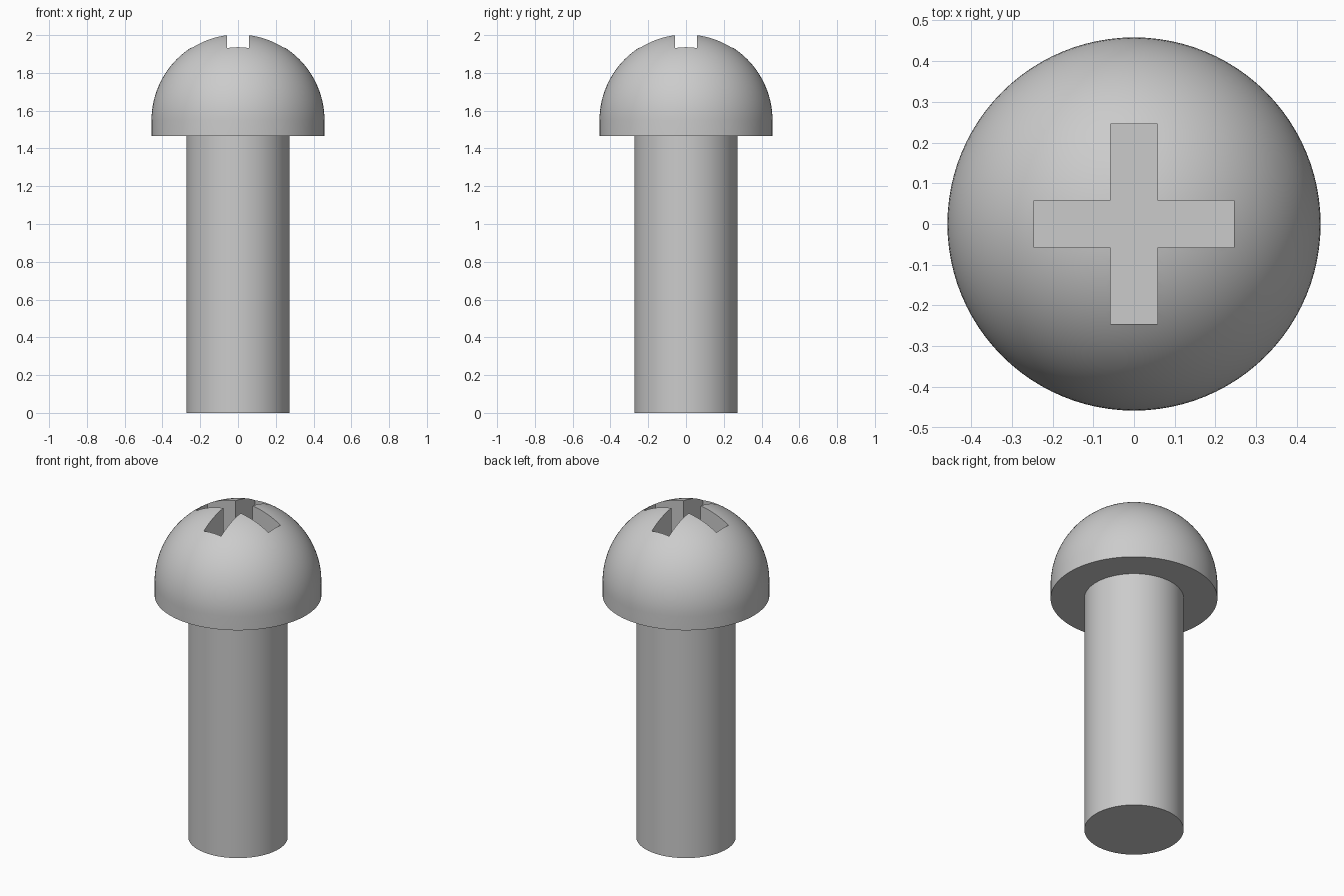
import bpy
import bmesh
from math import cos, sin, pi

if "Cube" in bpy.data.objects:
    bpy.data.objects.remove(bpy.data.objects["Cube"], do_unlink=True)

HEAD_R, SHAFT_R = 0.458, 0.273
HEAD_BASE, DOME_Z = 1.466, 1.549
SLOT_LEN, SLOT_W, SLOT_FLOOR = 0.49, 0.116, 1.72
SIDES, RINGS = 96, 28

steel = bpy.data.materials.new("steel_grey")
steel.use_nodes = True
GREY = (0.6, 0.6, 0.6, 1)
steel.diffuse_color = GREY
steel.node_tree.nodes["Principled BSDF"].inputs["Base Color"].default_value = GREY


def make(name, bm):
    bmesh.ops.recalc_face_normals(bm, faces=bm.faces)
    mesh = bpy.data.meshes.new(name)
    bm.to_mesh(mesh)
    bm.free()
    mesh.materials.append(steel)
    ob = bpy.data.objects.new(name, mesh)
    bpy.context.collection.objects.link(ob)
    return ob


def lathe(name, profile):
    """Spin an (r, z) profile around the z axis."""
    bm = bmesh.new()
    verts = [bm.verts.new((r, 0, z)) for r, z in profile]
    edges = [bm.edges.new(pair) for pair in zip(verts, verts[1:])]
    bmesh.ops.spin(bm, geom=verts + edges, cent=(0, 0, 0), axis=(0, 0, 1),
                   angle=2 * pi, steps=SIDES, use_merge=True)
    bmesh.ops.remove_doubles(bm, verts=bm.verts, dist=1e-5)
    return make(name, bm)


# Plain cylindrical shaft, tucked slightly into the head
shaft = lathe("shaft", [(0, 0), (SHAFT_R, 0), (SHAFT_R, HEAD_BASE + 0.03),
                        (0, HEAD_BASE + 0.03)])

# Domed head with a short straight rim
arc = [i * pi / 2 / RINGS for i in range(RINGS)]
dome = [(HEAD_R * cos(a), DOME_Z + HEAD_R * sin(a)) for a in arc]
head = lathe("head", [(0, HEAD_BASE), (HEAD_R, HEAD_BASE)] + dome
             + [(0, DOME_Z + HEAD_R)])

# Cross-shaped drive recess: a plus outline extruded upwards
a, b = SLOT_LEN / 2, SLOT_W / 2
quarter = [(a, -b), (a, b), (b, b)]
outline = []
for turn in range(4):
    for x, y in quarter:
        for _ in range(turn):
            x, y = -y, x
        outline.append((x, y, SLOT_FLOOR))
bm = bmesh.new()
face = bm.faces.new([bm.verts.new(p) for p in outline])
ext = bmesh.ops.extrude_face_region(bm, geom=[face])
top = [v for v in ext["geom"] if isinstance(v, bmesh.types.BMVert)]
bmesh.ops.translate(bm, verts=top, vec=(0, 0, 0.5))
cutter = make("recess_cutter", bm)
cutter.hide_render = True

cut = head.modifiers.new("cross_recess", "BOOLEAN")
cut.operation = "DIFFERENCE"
cut.solver = "EXACT"
cut.object = cutter
bpy.ops.object.select_all(action="DESELECT")
bpy.context.view_layer.objects.active = head
head.select_set(True)
bpy.ops.object.modifier_apply(modifier=cut.name)
bpy.data.objects.remove(cutter, do_unlink=True)

# Smooth walls with crisp rims
shaft.select_set(True)
bpy.ops.object.shade_smooth_by_angle(angle=pi / 6)
